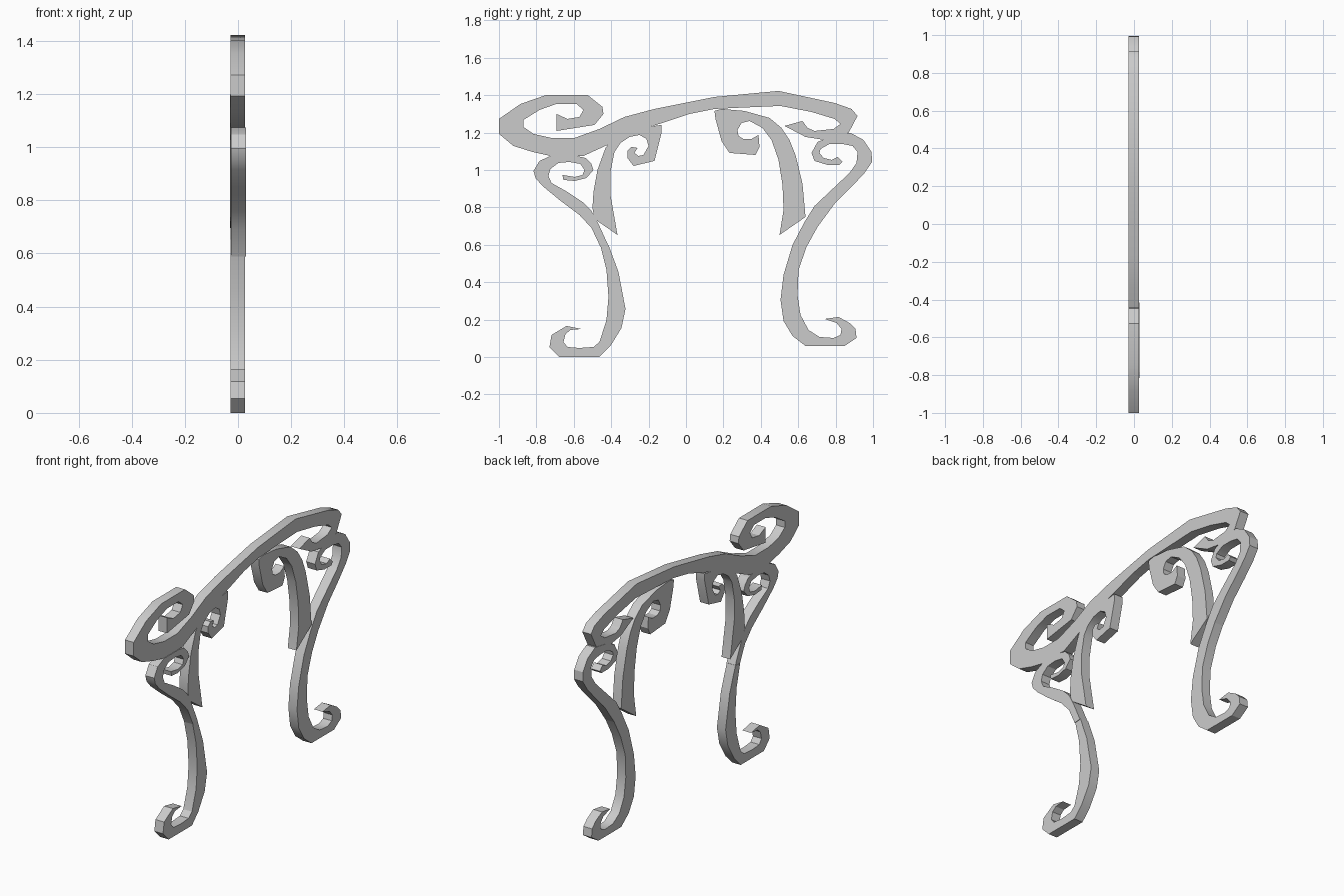
import bpy, bmesh, math

# Side profiles are drawn on a fine grid: UNIT squares per model unit, ground centre at ORIGIN
UNIT, ORIGIN = 187.0, (686.5, 357)


def scroll(name, outer, inner, x0=-0.029, x1=0.027):
    """Flat scroll bar: outer edge, then back along inner edge, extruded across x."""
    bm = bmesh.new()
    vs = [bm.verts.new((x0, (u - ORIGIN[0]) / UNIT, (ORIGIN[1] - v) / UNIT))
          for u, v in outer + inner]
    face = bm.faces.new(vs)
    res = bmesh.ops.extrude_face_region(bm, geom=[face])
    top = [g for g in res["geom"] if isinstance(g, bmesh.types.BMVert)]
    bmesh.ops.translate(bm, verts=top, vec=(x1 - x0, 0, 0))
    bmesh.ops.recalc_face_normals(bm, faces=bm.faces)
    me = bpy.data.meshes.new(name)
    bm.to_mesh(me)
    bm.free()
    ob = bpy.data.objects.new(name, me)
    bpy.context.collection.objects.link(ob)
    bpy.ops.object.select_all(action='DESELECT')
    ob.select_set(True)
    bpy.context.view_layer.objects.active = ob
    bpy.ops.object.shade_smooth_by_angle(angle=math.radians(30))
    return ob


# Top rail, front half with the large scroll
scroll("top_rail_front",
       [(557, 114), (557, 131), (595, 125), (604, 114), (603, 107), (588, 95), (547, 95),
        (521, 104), (499.5, 119), (499.5, 134), (514, 146), (533, 152), (551, 156), (584, 156),
        (608, 145), (637, 131), (663, 123), (690, 114)],
       [(685, 103), (655, 109), (625, 117), (600, 129), (575, 138), (552, 138), (534, 134),
        (524, 127), (524, 120), (540, 110), (557, 104), (577, 104), (584, 110), (580, 117),
        (568, 119)])

# Top rail, back half with the hooked end
scroll("top_rail_back",
       [(685, 103), (715, 97), (779, 91), (835, 103), (852, 109), (858, 116), (849, 133),
        (825, 140), (806, 137), (785, 126)],
       [(803, 121), (808, 128), (815, 131), (834, 129), (841, 124), (835, 119), (812, 112),
        (781, 106), (735, 108), (715, 109), (690, 114)])

# Front support: upper scroll and lower foot
scroll("front_leg_upper",
       [(563, 175), (564, 180), (575, 181), (587, 178), (594, 170), (592, 164), (586, 158),
        (577, 156), (551, 156), (540, 161), (534, 171), (536, 178), (543, 186), (560, 200),
        (580, 215), (592, 228), (601, 247)],
       [(609, 246), (599, 224), (592, 211), (583, 202), (568, 192), (552, 183), (549, 176),
        (551, 169), (559, 163), (570, 162), (581, 164), (585, 170), (583, 175), (575, 177)],
       -0.027, 0.03)
scroll("front_leg_lower",
       [(601, 246), (607, 270), (609, 297), (607, 320), (600, 342), (594, 347), (580, 348),
        (568, 347), (564, 342), (566, 334), (571, 330), (582, 329)],
       [(567, 326), (552, 335), (550, 347), (560, 357), (600, 357), (611, 346), (622, 328),
        (626, 309), (619, 272), (609, 245)])

# Back support: upper scroll and lower foot
scroll("back_leg_upper",
       [(843, 162), (840, 165), (828, 165), (815, 161), (812, 153), (818, 142), (833, 136),
        (851, 133), (864, 140), (872, 152), (872.5, 162), (865, 173), (852, 187), (835, 204),
        (818, 227)],
       [(805, 222), (815, 206), (833, 189), (850, 173), (857, 163), (858, 152), (853, 146),
        (843, 144), (830, 144), (821, 149), (820, 153), (824, 158), (832, 160), (838, 157)],
       -0.03, 0.027)
scroll("back_leg_lower",
       [(805, 222), (793, 245), (784, 275), (781, 300), (784, 321), (793, 336), (806, 346),
        (845, 346), (857, 338), (856, 329), (850, 323), (839, 317), (825, 319)],
       [(837, 323), (842, 329), (841, 335), (834, 338), (820, 337), (809, 330), (801, 315),
        (798, 295), (799, 270), (807, 247), (818, 227)])

# Inner braces with curled heads
scroll("front_brace",
       [(595, 219), (593, 208), (594, 192), (598, 170), (606, 148), (613, 139), (633, 129),
        (662, 125), (662, 133), (655, 161), (634, 166), (628, 158), (628, 151), (632, 147),
        (638, 148)],
       [(635, 153), (639, 156), (644, 155), (649, 146), (647, 139), (640, 135), (630, 137),
        (621, 143), (615, 152), (611, 172), (611, 195), (618, 235)])
scroll("back_brace",
       [(780, 235), (784, 210), (783, 185), (779, 160), (772, 140), (763, 128), (750, 121),
        (742, 123), (738, 130), (739, 136), (744, 139), (752, 139), (759, 135)],
       [(760, 147), (756, 155), (730, 153), (722, 141), (716, 119), (715, 111), (722, 109),
        (745, 111), (770, 118), (782, 128), (790, 140), (796, 155), (803, 184), (806, 217)])
